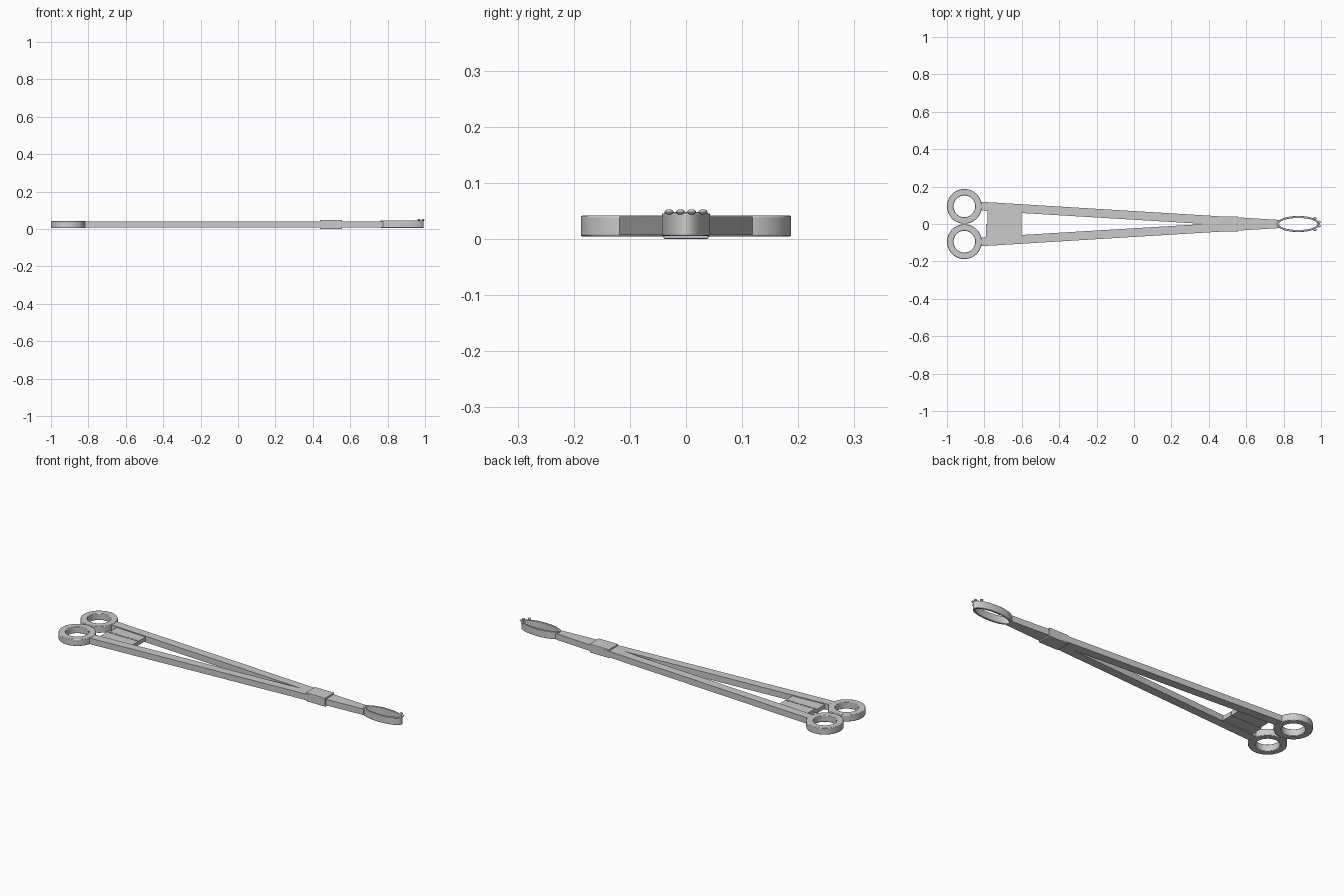
import bpy, bmesh, math

if "Cube" in bpy.data.objects:
    bpy.data.objects.remove(bpy.data.objects["Cube"])


def finish(bm, name, bevel=0.0, smooth=False):
    bmesh.ops.recalc_face_normals(bm, faces=bm.faces[:])
    me = bpy.data.meshes.new(name)
    bm.to_mesh(me)
    bm.free()
    ob = bpy.data.objects.new(name, me)
    bpy.context.collection.objects.link(ob)
    if bevel:
        m = ob.modifiers.new("edge_bevel", 'BEVEL')
        m.width = bevel
        m.segments = 2
        m.limit_method = 'ANGLE'
        m.angle_limit = math.radians(40)
    if smooth:
        bpy.ops.object.select_all(action='DESELECT')
        ob.select_set(True)
        bpy.context.view_layer.objects.active = ob
        bpy.ops.object.shade_smooth_by_angle(angle=math.radians(35))
    return ob


def prism(name, pts, z0, z1, bevel=0.0):
    bm = bmesh.new()
    lo = [bm.verts.new((x, y, z0)) for x, y in pts]
    hi = [bm.verts.new((x, y, z1)) for x, y in pts]
    bm.faces.new(lo)
    bm.faces.new(hi)
    n = len(pts)
    for i in range(n):
        j = (i + 1) % n
        bm.faces.new((lo[i], lo[j], hi[j], hi[i]))
    return finish(bm, name, bevel)


def slab(name, x0, x1, y0, y1, z0, z1, bevel=0.0):
    return prism(name, [(x0, y0), (x1, y0), (x1, y1), (x0, y1)], z0, z1, bevel)


def oval_ring(name, cx, cy, outer, inner, z0, z1, bevel, n=64):
    # rectangular section swept round an ellipse
    bm = bmesh.new()
    loops = []
    for (a, b), z in ((outer, z0), (outer, z1), (inner, z1), (inner, z0)):
        loops.append([bm.verts.new((cx + a * math.cos(2 * math.pi * i / n),
                                    cy + b * math.sin(2 * math.pi * i / n), z))
                      for i in range(n)])
    for k in range(4):
        p, q = loops[k], loops[(k + 1) % 4]
        for i in range(n):
            j = (i + 1) % n
            bm.faces.new((p[i], p[j], q[j], q[i]))
    return finish(bm, name, bevel, True)


for s, side in ((1, "left"), (-1, "right")):
    # finger rings
    oval_ring("finger_ring_" + side, -0.907, s * 0.0945, (0.093, 0.093),
              (0.058, 0.058), 0.005, 0.042, 0.003)
    # long shanks, meeting on the centre line ahead of the hinge
    shank = [(-0.822, 0.119), (-0.822, 0.072), (0.38, 0.0),
             (0.775, 0.0), (0.775, 0.022)]
    prism("shank_" + side, [(x, s * y) for x, y in shank], 0.007, 0.040)
    # ratchet plates bridging the shanks
    x0 = -0.782 if s > 0 else -0.792
    ratchet = [(x0, 0.001), (-0.602, 0.001), (-0.602, 0.065), (x0, 0.075)]
    prism("ratchet_plate_" + side, [(x, s * y) for x, y in ratchet], 0.012, 0.035)

# ratchet teeth
for i in range(7):
    x = -0.77 + i * 0.025
    slab("ratchet_tooth", x - 0.006, x + 0.006, -0.004, 0.004, 0.030, 0.038)

# hinge box
slab("hinge_box", 0.438, 0.556, -0.040, 0.040, 0.0, 0.048, 0.003)

# oval gripping jaw
oval_ring("oval_jaw", 0.878, 0.0, (0.115, 0.043), (0.103, 0.032), 0.006, 0.046, 0.002)

# gripping teeth at the jaw tip
for y in (-0.030, -0.010, 0.010, 0.030):
    bm = bmesh.new()
    bmesh.ops.create_uvsphere(bm, u_segments=12, v_segments=8, radius=0.008)
    x = 0.990 if abs(y) < 0.02 else 0.968
    for v in bm.verts:
        v.co = (v.co.x + x, v.co.y + y, v.co.z * 0.6 + 0.0485)
    finish(bm, "grip_tooth", 0, True)
